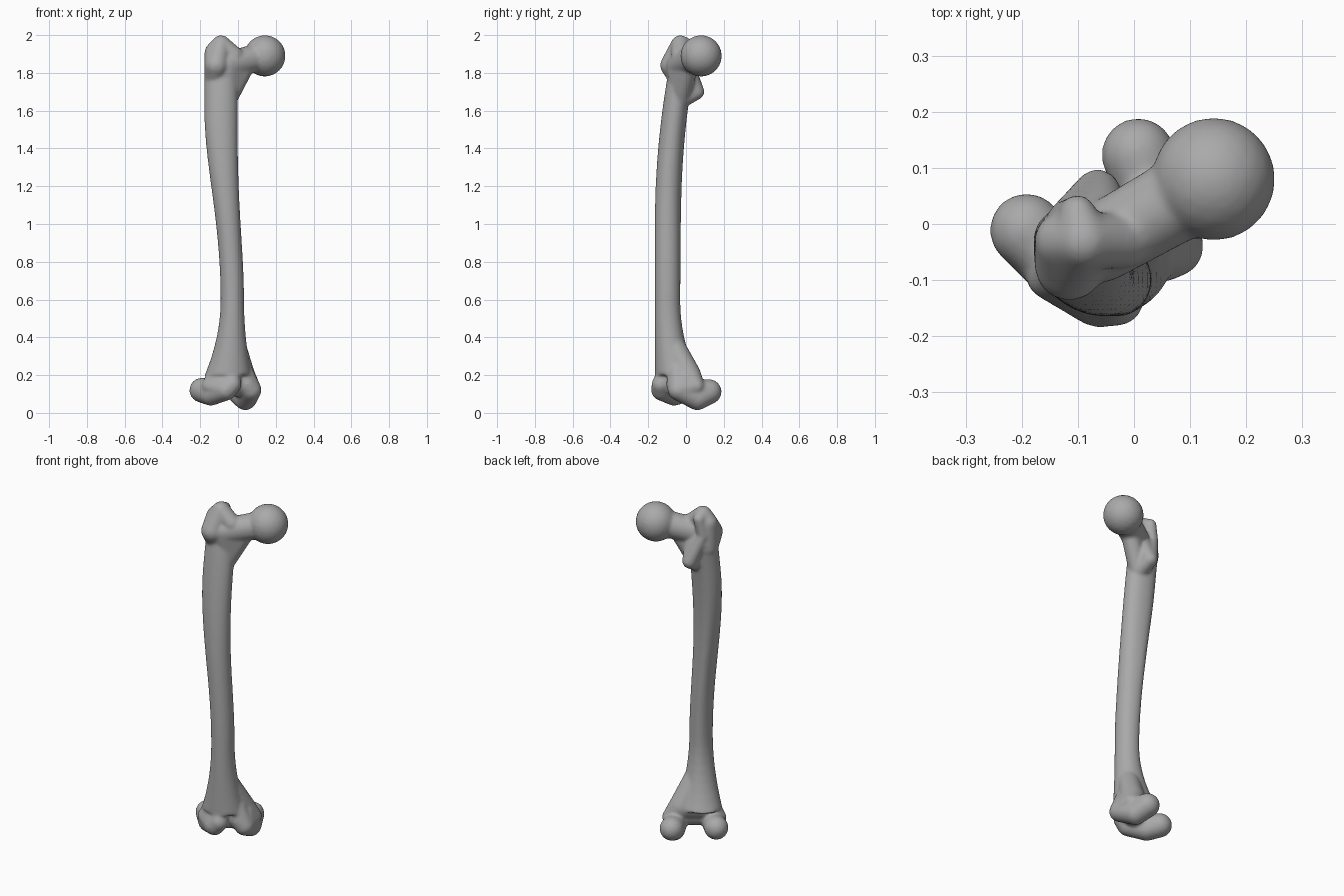
import bpy, bmesh
from math import cos, sin, pi, radians
from mathutils import Vector, Matrix

cube = bpy.data.objects.get("Cube")
if cube:
    bpy.data.objects.remove(cube, do_unlink=True)

bone_grey = bpy.data.materials.new("bone grey")
bone_grey.use_nodes = True
colour = (0.4, 0.4, 0.4, 1)
bone_grey.diffuse_color = colour
bone_grey.node_tree.nodes["Principled BSDF"].inputs["Base Color"].default_value = colour

bm = bmesh.new()


def ball(x, y, z, radius):
    return Vector((x, y, z)), radius


def blob(*balls):
    """Add the convex skin around a group of balls."""
    part = bmesh.new()
    for centre, radius in balls:
        bmesh.ops.create_icosphere(part, subdivisions=3, radius=radius,
                                   matrix=Matrix.Translation(centre))
    hull = bmesh.ops.convex_hull(part, input=part.verts)
    faces = {item for item in hull["geom"] if isinstance(item, bmesh.types.BMFace)}
    corners = {vert for face in faces for vert in face.verts}
    copies = {vert: bm.verts.new(vert.co) for vert in corners}
    for face in faces:
        bm.faces.new([copies[vert] for vert in face.verts])
    part.free()


def shaft_ring(z, sides=32):
    """Oval section that leans outward, bows forward and flares at the knee."""
    rise = min(max(z - 0.6, 0), 1)
    lean = rise * rise * (3 - 2 * rise)
    flare = max(0, 1 - z / 0.6) ** 2
    half_width = 0.062 + 0.026 * lean ** 2 + 0.14 * flare
    half_depth = 0.066 + 0.1 * flare
    mid_x = -0.03 - 0.06 * lean - 0.05 * flare
    mid_y = half_depth - 0.165 + 0.11 * max(0, z - 1) ** 2
    ridge_height = 0.013 * max(0, 1 - abs(z - 1.1))
    ring = []
    for i in range(sides):
        angle = 2 * pi * i / sides
        ridge = ridge_height * max(0, cos(angle - 2.1)) ** 8
        ring.append(bm.verts.new((mid_x + (half_width + ridge) * cos(angle),
                                  mid_y + (half_depth + ridge) * sin(angle), z)))
    return ring


# Shaft with a ridge down the back
bottom, top, steps = 0.2, 1.8, 32
rings = [shaft_ring(bottom + (top - bottom) * i / steps) for i in range(steps + 1)]
for lower, upper in zip(rings, rings[1:]):
    for i in range(len(lower)):
        bm.faces.new((lower[i - 1], lower[i], upper[i], upper[i - 1]))
bm.faces.new(rings[0][::-1])
bm.faces.new(rings[-1])

# Head, neck and the buttress below the neck
head = ball(0.142, 0.08, 1.89, 0.11)
neck_root = ball(-0.06, -0.035, 1.84, 0.07)
neck_end = ball(0.1, 0.055, 1.88, 0.075)
shaft_inner = ball(-0.055, -0.03, 1.66, 0.05)
blob(head)
blob(neck_root, neck_end)
blob(neck_root, shaft_inner, ball(0.04, 0.015, 1.84, 0.05))

# Greater trochanter with its overhanging tip
crown = ball(-0.09, -0.03, 1.95, 0.05)
outer_swell = ball(-0.115, -0.075, 1.84, 0.062)
outer_base = ball(-0.12, -0.03, 1.77, 0.06)
tip = ball(-0.1, 0.02, 1.945, 0.032)
crest_top = ball(-0.12, 0.01, 1.85, 0.033)
blob(outer_swell, outer_base, crown, ball(-0.125, -0.03, 1.91, 0.052))
blob(crown, tip, crest_top)
blob(crown, ball(-0.02, -0.03, 1.89, 0.05))

# Rear crest running down to the lesser trochanter
lesser = ball(-0.065, 0.056, 1.7, 0.042)
blob(crest_top, lesser)
blob(lesser, shaft_inner, neck_root)

# Knee parts sit in a frame turned away from the front
turn = Matrix.Rotation(radians(34), 3, "Z")
knee_centre = Vector((-0.036, -0.027, 0))


def knee_ball(across, back, height, radius):
    return knee_centre + turn @ Vector((across, back, height)), radius


waist = ball(-0.03, -0.09, 0.4, 0.06)
flares, bridges = [], []
for side in (-1, 1):
    drop = 0.012 * (side + 1)
    # Condyle rolling from the back, under, to the front
    rear = knee_ball(side * 0.12, 0.1, 0.12 - drop / 3, 0.066)
    under = knee_ball(side * 0.11, 0.03, 0.1 - drop, 0.062)
    front = knee_ball(side * 0.08, -0.07, 0.12, 0.055)
    blob(rear, under, front)
    # Side knob
    flare = knee_ball(side * 0.07, 0, 0.2, 0.068)
    blob(flare, front, knee_ball(side * 0.13, 0.01, 0.14, 0.044))
    # Lip of the kneecap bearing, standing further forward on the outside
    lip = knee_ball(side * 0.055, side * 0.01 - 0.08, 0.15, 0.05)
    blob(lip, front, knee_ball(side * 0.04, -0.05, 0.23, 0.05))
    flares.append(flare)
    bridges.append(knee_ball(side * 0.08, -0.02, 0.15, 0.065))
blob(waist, *flares)
blob(*bridges)

bmesh.ops.recalc_face_normals(bm, faces=bm.faces)
mesh = bpy.data.meshes.new("thigh_bone")
bm.to_mesh(mesh)
bm.free()
mesh.materials.append(bone_grey)
thigh_bone = bpy.data.objects.new("thigh_bone", mesh)
bpy.context.collection.objects.link(thigh_bone)

# Fuse all parts into one soft skin
fuse = thigh_bone.modifiers.new("fuse", "REMESH")
fuse.mode = "VOXEL"
fuse.voxel_size = 0.008
fuse.use_smooth_shade = True
soften = thigh_bone.modifiers.new("soften", "SMOOTH")
soften.factor = 0.5
soften.iterations = 9
